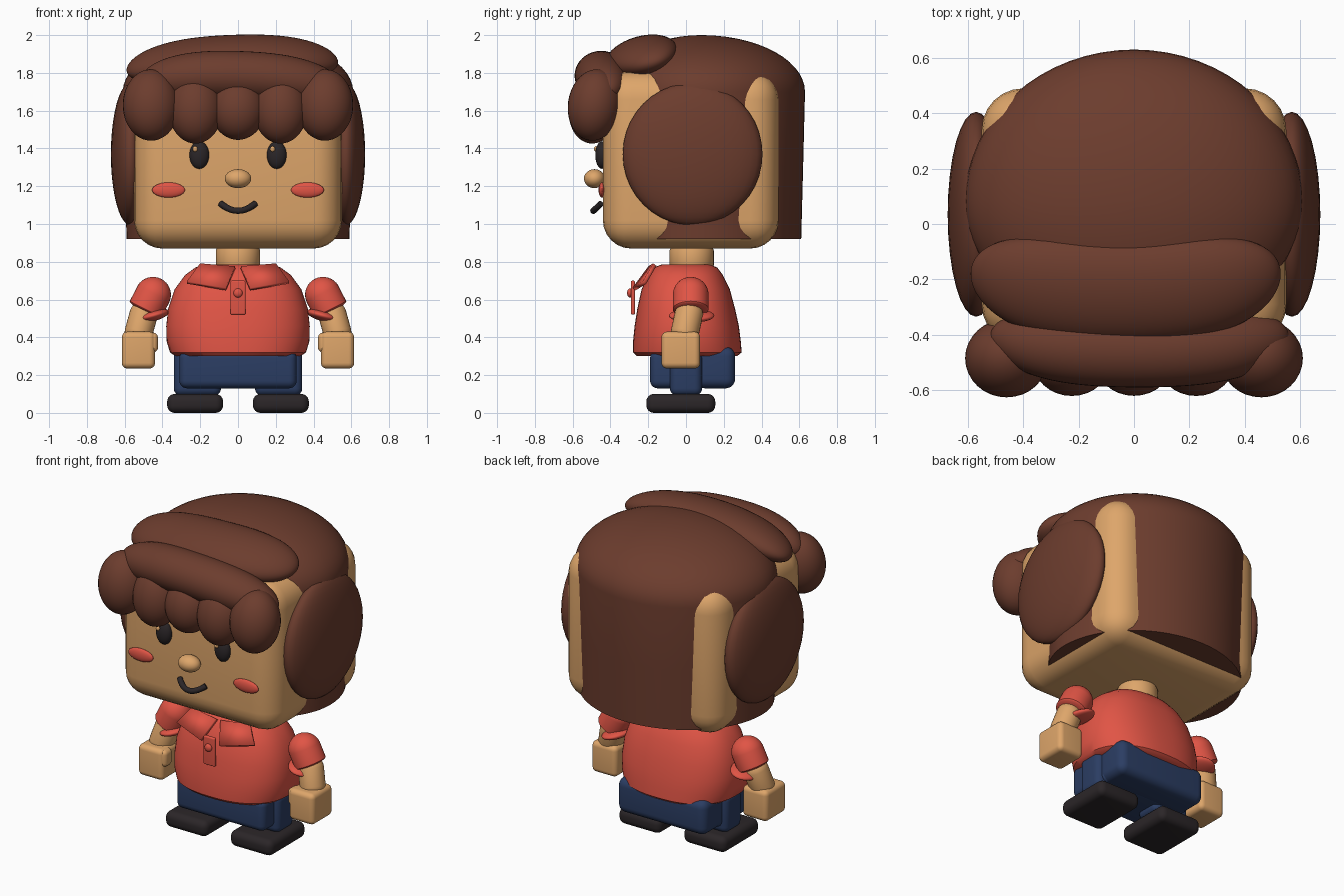
import bpy, bmesh, math
from mathutils import Vector, Matrix

cube = bpy.data.objects.get("Cube")
if cube:
    bpy.data.objects.remove(cube, do_unlink=True)


def material(name, color):
    m = bpy.data.materials.new(name)
    m.use_nodes = True
    m.diffuse_color = (*color, 1)
    m.node_tree.nodes["Principled BSDF"].inputs["Base Color"].default_value = (*color, 1)
    return m


SKIN = material("tan skin", (0.73, 0.38, 0.145))
HAIR = material("brown hair", (0.15, 0.046, 0.027))
RED = material("coral red", (0.75, 0.09, 0.06))
NAVY = material("navy cloth", (0.024, 0.047, 0.125))
DARK = material("soft black", (0.024, 0.019, 0.021))


def finish(name, bm, mat, angle=40):
    bmesh.ops.recalc_face_normals(bm, faces=bm.faces[:])
    me = bpy.data.meshes.new(name)
    bm.to_mesh(me)
    bm.free()
    me.materials.append(mat)
    ob = bpy.data.objects.new(name, me)
    bpy.context.collection.objects.link(ob)
    bpy.ops.object.select_all(action='DESELECT')
    ob.select_set(True)
    bpy.context.view_layer.objects.active = ob
    bpy.ops.object.shade_smooth_by_angle(angle=math.radians(angle))
    return ob


def sphere_mesh(u=32, v=20):
    bm = bmesh.new()
    bmesh.ops.create_uvsphere(bm, u_segments=u, v_segments=v, radius=1)
    return bm


def ellipsoid(name, loc, radii, mat, rot=None):
    bm = sphere_mesh()
    m = Matrix.Translation(loc) @ (rot or Matrix()) @ Matrix.Diagonal((*radii, 1))
    bm.transform(m)
    return finish(name, bm, mat)


def rounded_box(name, lo, hi, bevel, mat):
    lo, hi = Vector(lo), Vector(hi)
    bm = bmesh.new()
    bmesh.ops.create_cube(bm, size=1)
    bm.transform(Matrix.Translation((lo + hi) / 2) @ Matrix.Diagonal((*(hi - lo), 1)))
    bmesh.ops.bevel(bm, geom=bm.edges[:], offset=bevel, segments=6, profile=0.5, affect='EDGES')
    return finish(name, bm, mat)


def capsule(name, a, b, r, mat, end=1.0):
    """Capsule from a to b; end flattens the cap at b."""
    a, b = Vector(a), Vector(b)
    bm = sphere_mesh(28, 17)
    for v in bm.verts:
        v.co.z = v.co.z * r * (end if v.co.z > 0 else 1) + math.copysign((b - a).length / 2, v.co.z)
        v.co.x *= r
        v.co.y *= r
    bm.transform(Matrix.Translation((a + b) / 2) @ (b - a).to_track_quat('Z', 'Y').to_matrix().to_4x4())
    return finish(name, bm, mat)


def loft(name, rings, cy, power, mat, n=64):
    """Stack of rounded rings: (z, half width, front depth, back depth)."""
    bm = bmesh.new()
    loops = []
    for z, rx, front, back in rings:
        loop = []
        for i in range(n):
            a = math.tau * i / n
            c, s = math.cos(a), math.sin(a)
            x = math.copysign(abs(c) ** (2 / power), c) * rx
            y = math.copysign(abs(s) ** (2 / power), s) * (back if s > 0 else front)
            loop.append(bm.verts.new((x, cy + y, z)))
        loops.append(loop)
    for p, q in zip(loops, loops[1:]):
        for i in range(n):
            j = (i + 1) % n
            bm.faces.new((p[i], p[j], q[j], q[i]))
    bm.faces.new(loops[0])
    bm.faces.new(loops[-1])
    return finish(name, bm, mat)


def hair_roll(name, center, half, ry, rz, tilt, bow, lean):
    """Sausage along x, blunt at the ends, bent by bow and sheared by lean."""
    bm = sphere_mesh(40, 40)
    bm.transform(Matrix.Rotation(math.pi / 2, 4, 'Y'))
    for v in bm.verts:
        t, y, z = v.co
        r = math.sqrt(max(1 - t * t, 1e-9))
        k = max(1 - abs(t) ** 3.5, 0) ** 0.5 / r if r > 1e-3 else 0
        y, z = y * k * ry, z * k * rz
        offset = Vector(bow) * t * t
        v.co = Vector(center) + offset + Vector((t * half, y, z + lean * y + tilt * t))
    return finish(name, bm, HAIR)


# Head and neck
rounded_box("head", (-0.55, -0.44, 0.87), (0.55, 0.49, 1.81), 0.15, SKIN)
loft("neck", [(0.74, 0.1, 0.1, 0.1), (0.78, 0.117, 0.117, 0.117),
              (0.86, 0.117, 0.117, 0.117), (0.9, 0.1, 0.1, 0.1)], 0.03, 2, SKIN)

# Hair cap: straight sides under an elliptical dome
cap = [(0.92, 0.59, 0.47, 0.53), (1.3, 0.6, 0.475, 0.54)]
for i in range(15):
    a = math.pi / 2 * i / 14.2
    c = math.cos(a)
    cap.append((1.7 + 0.3 * math.sin(a), 0.61 * c, 0.48 * c, 0.55 * c))
loft("hair_cap", cap, 0.08, 2, HAIR)

# Hair rolls and fringe
hair_roll("top_hair_roll", (-0.03, -0.24, 1.885), 0.56, 0.19, 0.11, 0.02, (0, 0.06, -0.05), 0.2)
hair_roll("front_hair_roll", (0.02, -0.45, 1.785), 0.54, 0.14, 0.13, -0.02, (0, 0.04, -0.05), 0)
lean_back = Matrix.Rotation(math.radians(-8), 4, 'X')
for i, x in enumerate((-0.46, -0.225, 0, 0.225, 0.46)):
    outer = abs(x) > 0.4
    ellipsoid(f"fringe_lock_{i + 1}", (x, -0.485, 1.63 if outer else 1.61),
              (0.15, 0.14, 0.19) if outer else (0.145, 0.135, 0.185 if x else 0.165), HAIR, lean_back)

# Face
ellipsoid("nose", (0, -0.485, 1.24), (0.07, 0.055, 0.05), SKIN)
bm = bmesh.new()
steps, sides = 14, 10
rows = []
for i in range(steps + 1):
    t = 2 * i / steps - 1
    mid = Vector((0.092 * t, -0.49 + 0.04 * t * t, 1.07 + 0.038 * t * t))
    along = Vector((0.092, 0.08 * t, 0.076 * t)).normalized()
    out = along.cross(Vector((0, 0, 1))).normalized()
    up = out.cross(along)
    rows.append([bm.verts.new(mid + 0.017 * (out * math.cos(math.tau * k / sides) + up * math.sin(math.tau * k / sides)))
                 for k in range(sides)])
for p, q in zip(rows, rows[1:]):
    for k in range(sides):
        bm.faces.new((p[k], p[k - 1], q[k - 1], q[k]))
bm.faces.new(rows[0])
bm.faces.new(rows[-1])
finish("mouth", bm, DARK)

# Shirt body
loft("shirt_body", [(0.3, 0.33, 0.26, 0.27), (0.32, 0.36, 0.28, 0.295), (0.38, 0.378, 0.28, 0.29),
                    (0.46, 0.38, 0.272, 0.28), (0.55, 0.37, 0.258, 0.26), (0.655, 0.335, 0.235, 0.232),
                    (0.73, 0.28, 0.2, 0.195), (0.77, 0.225, 0.17, 0.165), (0.785, 0.17, 0.13, 0.125)],
     0, 2.4, RED)
rounded_box("shirt_placket", (-0.04, -0.292, 0.52), (0.04, -0.27, 0.7), 0.008, RED)
ellipsoid("shirt_button", (0, -0.297, 0.635), (0.024, 0.015, 0.024), RED)

# Trousers
rounded_box("trousers_front", (-0.31, -0.19, 0.13), (0.31, 0.12, 0.33), 0.04, NAVY)
rounded_box("trousers_back", (-0.31, 0.05, 0.13), (0.31, 0.26, 0.35), 0.05, NAVY)

# Mirrored parts
for side, s in (("left", 1), ("right", -1)):
    ellipsoid(f"{side}_eye", (s * 0.205, -0.445, 1.365), (0.052, 0.035, 0.073), DARK)
    ellipsoid(f"{side}_eye_glint", (s * 0.205 - 0.022, -0.476, 1.397), (0.013, 0.011, 0.015), SKIN)
    ellipsoid(f"{side}_cheek", (s * 0.368, -0.445, 1.18), (0.087, 0.018, 0.04), RED)
    ellipsoid(f"{side}_side_hair", (s * 0.57, 0.035, 1.37), (0.103, 0.37, 0.377), HAIR)

    # Collar flap
    bm = bmesh.new()
    bm.faces.new([bm.verts.new((s * x, y, z)) for x, y, z in
                  ((0.015, -0.19, 0.77), (0.2, -0.165, 0.785), (0.27, -0.22, 0.69), (0.065, -0.275, 0.655))])
    flap = finish(f"{side}_collar_flap", bm, RED)
    solid = flap.modifiers.new("thickness", 'SOLIDIFY')
    solid.thickness = 0.022
    solid.offset = 0

    # Arm
    capsule(f"{side}_sleeve", (s * 0.45, 0.025, 0.625), (s * 0.488, 0.025, 0.55), 0.095, RED, 0.2)
    ellipsoid(f"{side}_cuff", (s * 0.45, 0.03, 0.515), (0.088, 0.12, 0.03), RED,
              Matrix.Rotation(math.radians(s * 15), 4, 'Y'))
    capsule(f"{side}_forearm", (s * 0.5, 0.015, 0.52), (s * 0.525, -0.005, 0.43), 0.075, SKIN)
    rounded_box(f"{side}_hand", (s * 0.527 - 0.088, -0.13, 0.235), (s * 0.527 + 0.088, 0.075, 0.43), 0.03, SKIN)
    rounded_box(f"{side}_thumb", (s * 0.452 - 0.028, -0.12, 0.32), (s * 0.452 + 0.028, -0.04, 0.425), 0.026, SKIN)

    # Leg and shoe
    rounded_box(f"{side}_trouser_leg", (s * 0.215 - 0.125, -0.085, 0.09), (s * 0.215 + 0.125, 0.085, 0.33), 0.04, NAVY)
    rounded_box(f"{side}_shoe", (s * 0.227 - 0.148, -0.21, 0), (s * 0.227 + 0.148, 0.155, 0.1), 0.04, DARK)
